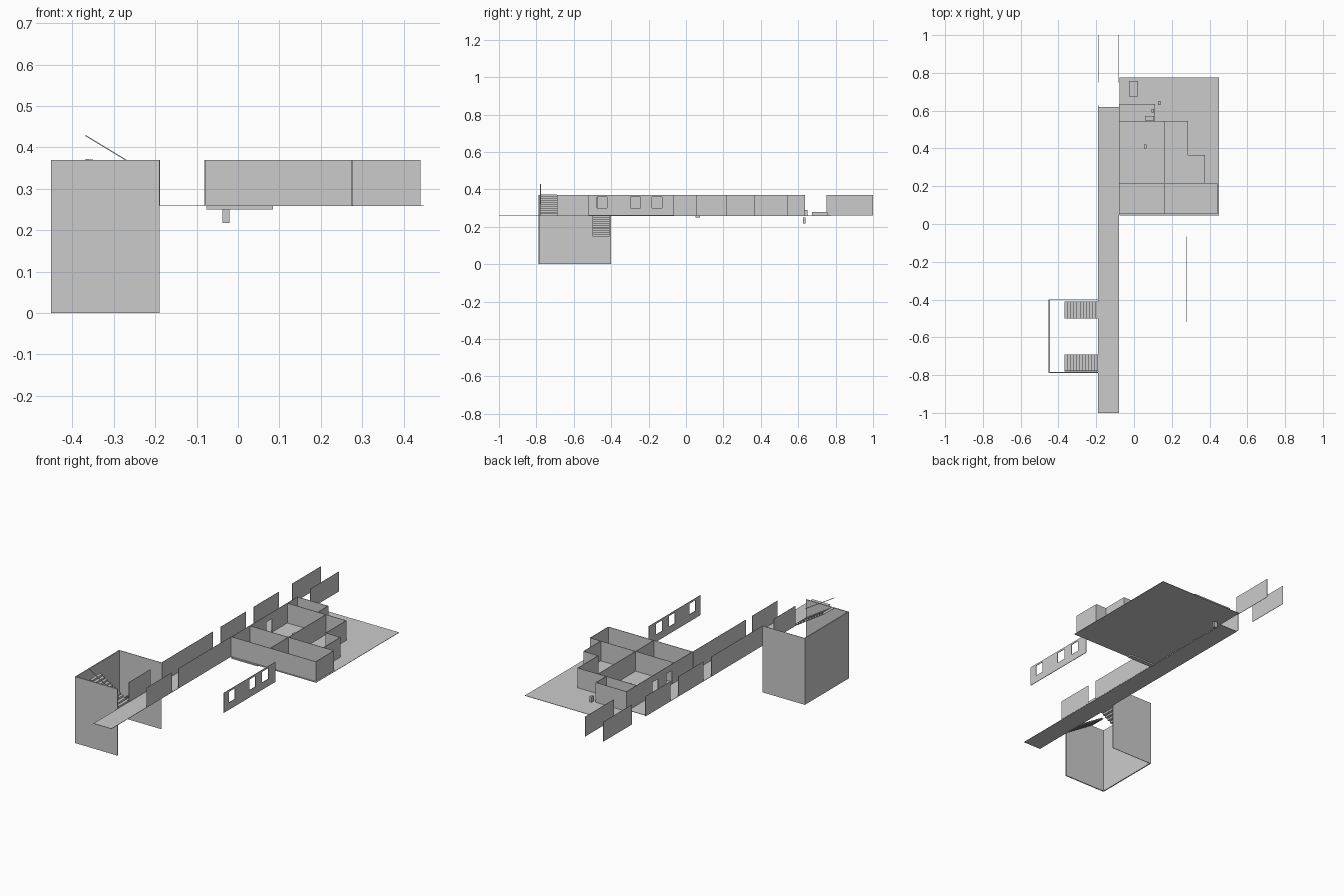
import bpy, bmesh

if "Cube" in bpy.data.objects:
    bpy.data.objects.remove(bpy.data.objects["Cube"])

Z0, Z1 = 0.26, 0.37      # floor level and wall top


def finish(name, bm):
    me = bpy.data.meshes.new(name)
    bmesh.ops.recalc_face_normals(bm, faces=bm.faces)
    bm.to_mesh(me)
    bm.free()
    ob = bpy.data.objects.new(name, me)
    bpy.context.collection.objects.link(ob)
    return ob


def box(name, x, y, z):
    bm = bmesh.new()
    bmesh.ops.create_cube(bm, size=1)
    for v in bm.verts:
        for i, (lo, hi) in enumerate((x, y, z)):
            v.co[i] = (lo + hi) / 2 + v.co[i] * (hi - lo)
    return finish(name, bm)


def wall(name, axis, pos, a, b, holes=(), z=(Z0, Z1), t=0.003):
    """Thin wall at axis=pos, running a..b, with rectangular holes (a, b, z0, z1)."""
    us = sorted({a, b, *[u for h in holes for u in h[:2]]})
    zs = sorted({*z, *[w for h in holes for w in h[2:]]})
    bm = bmesh.new()
    for u0, u1 in zip(us, us[1:]):
        for z0, z1 in zip(zs, zs[1:]):
            cu, cz = (u0 + u1) / 2, (z0 + z1) / 2
            if any(h[0] < cu < h[1] and h[2] < cz < h[3] for h in holes):
                continue
            pts = [(u0, z0), (u1, z0), (u1, z1), (u0, z1)]
            bm.faces.new([bm.verts.new((pos, u, w) if axis == 'x' else (u, pos, w))
                          for u, w in pts])
    bmesh.ops.remove_doubles(bm, verts=bm.verts, dist=1e-5)
    ob = finish(name, bm)
    mod = ob.modifiers.new("thickness", 'SOLIDIFY')
    mod.thickness = t
    mod.offset = 0
    return ob


def flight(name, y0, y1, z_start, rise, n=11, x0=-0.19, x1=-0.368):
    """Thin zigzag staircase heading toward -x."""
    dx, dz = (x1 - x0) / n, rise / n
    prof = [(x0, z_start)]
    for i in range(n):
        first = (x0 + i * dx, z_start + (i + 1) * dz) if rise > 0 else (x0 + (i + 1) * dx, z_start + i * dz)
        prof += [first, (x0 + (i + 1) * dx, z_start + (i + 1) * dz)]
    bm = bmesh.new()
    rows = [[bm.verts.new((x, y, z)) for x, z in prof] for y in (y0, y1)]
    for i in range(len(prof) - 1):
        bm.faces.new([rows[0][i], rows[0][i + 1], rows[1][i + 1], rows[1][i]])
    ob = finish(name, bm)
    mod = ob.modifiers.new("thickness", 'SOLIDIFY')
    mod.thickness = 0.002
    return ob


# Floors
box("corridor_floor", (-0.19, -0.08), (-1.0, 0.62), (Z0 - 0.002, Z0))
box("room_floor", (-0.076, 0.45), (0.045, 0.775), (Z0 - 0.002, Z0))

# Corridor walls, left and right, with gaps for doorways
for i, (a, b) in enumerate([(-0.69, -0.50), (-0.40, 0.05), (0.12, 0.34), (0.41, 0.63), (0.75, 1.0)]):
    wall(f"corridor_left_wall_{i}", 'x', -0.19, a, b, t=0.002)
for i, (a, b) in enumerate([(-0.69, -0.47), (-0.41, -0.19), (-0.19, 0.05), (0.75, 1.0)]):
    wall(f"corridor_right_wall_{i}", 'x', -0.08, a, b, t=0.002)

# Room walls
doors = [(0.235, 0.285, Z0, 0.335), (0.36, 0.41, Z0, 0.335)]
wall("rooms_corridor_wall", 'x', -0.078, 0.05, 0.635, doors)
for i, (p, a, b) in enumerate([(0.44, 0.055, 0.215), (0.375, 0.215, 0.365),
                               (0.285, 0.365, 0.545), (0.16, 0.055, 0.545), (0.11, 0.545, 0.635)]):
    wall(f"room_side_wall_{i}", 'x', p, a, b)
for i, (p, a, b) in enumerate([(0.055, -0.08, 0.44), (0.215, -0.08, 0.44), (0.365, 0.285, 0.375),
                               (0.545, -0.08, 0.285), (0.635, -0.08, 0.11)]):
    wall(f"room_cross_wall_{i}", 'y', p, a, b)

# Detached wall with three windows
wall("window_wall", 'x', 0.276, -0.52, -0.065,
     [(y, y + 0.055, 0.30, 0.36) for y in (-0.477, -0.297, -0.183)])

# Stairwell shaft, open to the corridor
wall("shaft_front_wall", 'y', -0.786, -0.452, -0.19, z=(0, Z1), t=0.006)
wall("shaft_back_wall", 'y', -0.402, -0.452, -0.19, z=(0, Z1), t=0.003)
wall("shaft_outer_wall", 'x', -0.449, -0.789, -0.40, z=(0, Z1), t=0.006)

# Stair flights and handrail
flight("stairs_up", -0.78, -0.69, Z0, 0.112)
flight("stairs_down", -0.50, -0.41, Z0, -0.112)
bm = bmesh.new()
sect = [[bm.verts.new((x, y, z + d)) for y, d in ((-0.781, 0), (-0.776, 0), (-0.776, -0.003), (-0.781, -0.003))]
        for x, z in ((-0.19, 0.322), (-0.368, 0.43))]
for i in range(4):
    j = (i + 1) % 4
    bm.faces.new([sect[0][i], sect[0][j], sect[1][j], sect[1][i]])
for s in sect:
    bm.faces.new(s)
finish("handrail", bm)

# Loose furniture
box("low_bench", (-0.076, 0.085), (0.05, 0.075), (0.25, 0.258))
box("desk", (-0.027, 0.02), (0.675, 0.757), (0.26, 0.28))
box("basin_post", (-0.038, -0.02), (0.625, 0.64), (0.217, 0.25))
box("cabinet", (0.058, 0.107), (0.547, 0.572), (0.26, 0.30))
for i, (x, y) in enumerate([(0.133, 0.64), (0.10, 0.60), (0.06, 0.41)]):
    box(f"stool_{i}", (x - 0.007, x + 0.007), (y - 0.01, y + 0.01), (0.26, 0.29))
